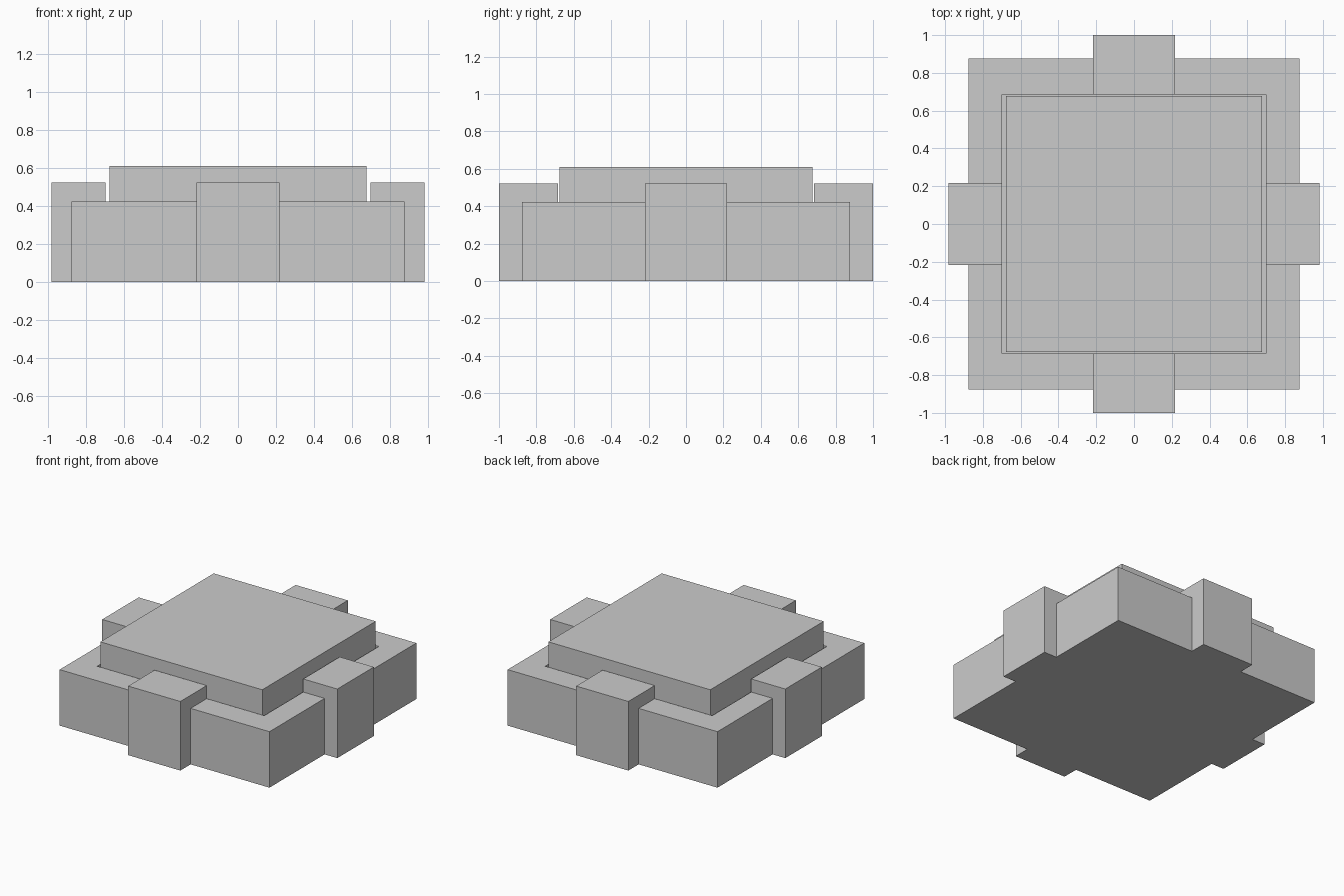
import bpy
import bmesh
from mathutils import Matrix

if "Cube" in bpy.data.objects:
    bpy.data.objects.remove(bpy.data.objects["Cube"])


def box(name, hx, hy, z0, z1):
    """Box centred on the z axis with half sizes hx, hy."""
    bm = bmesh.new()
    bmesh.ops.create_cube(bm, size=1, matrix=Matrix.LocRotScale(
        (0, 0, (z0 + z1) / 2), None, (2 * hx, 2 * hy, z1 - z0)))
    mesh = bpy.data.meshes.new(name)
    bm.to_mesh(mesh)
    bm.free()
    obj = bpy.data.objects.new(name, mesh)
    bpy.context.collection.objects.link(obj)
    return obj


def boolean(obj, tool, operation):
    mod = obj.modifiers.new(tool.name, 'BOOLEAN')
    mod.operation = operation
    mod.solver = 'EXACT'
    mod.object = tool
    bpy.context.view_layer.objects.active = obj
    bpy.ops.object.modifier_apply(modifier=mod.name)
    bpy.data.objects.remove(tool, do_unlink=True)


# Housing: square block with a taller post in the middle of each side
housing = box("housing", 0.877, 0.877, 0, 0.423)
boolean(housing, box("side_posts", 0.983, 0.218, 0, 0.522), 'UNION')
boolean(housing, box("end_posts", 0.218, 1.0, 0, 0.522), 'UNION')

# Square recess, leaving a narrow gap around the plate
boolean(housing, box("recess", 0.698, 0.685, 0.2, 0.8), 'DIFFERENCE')

# Raised plate sitting in the recess
box("raised_plate", 0.677, 0.677, 0.2, 0.61)
